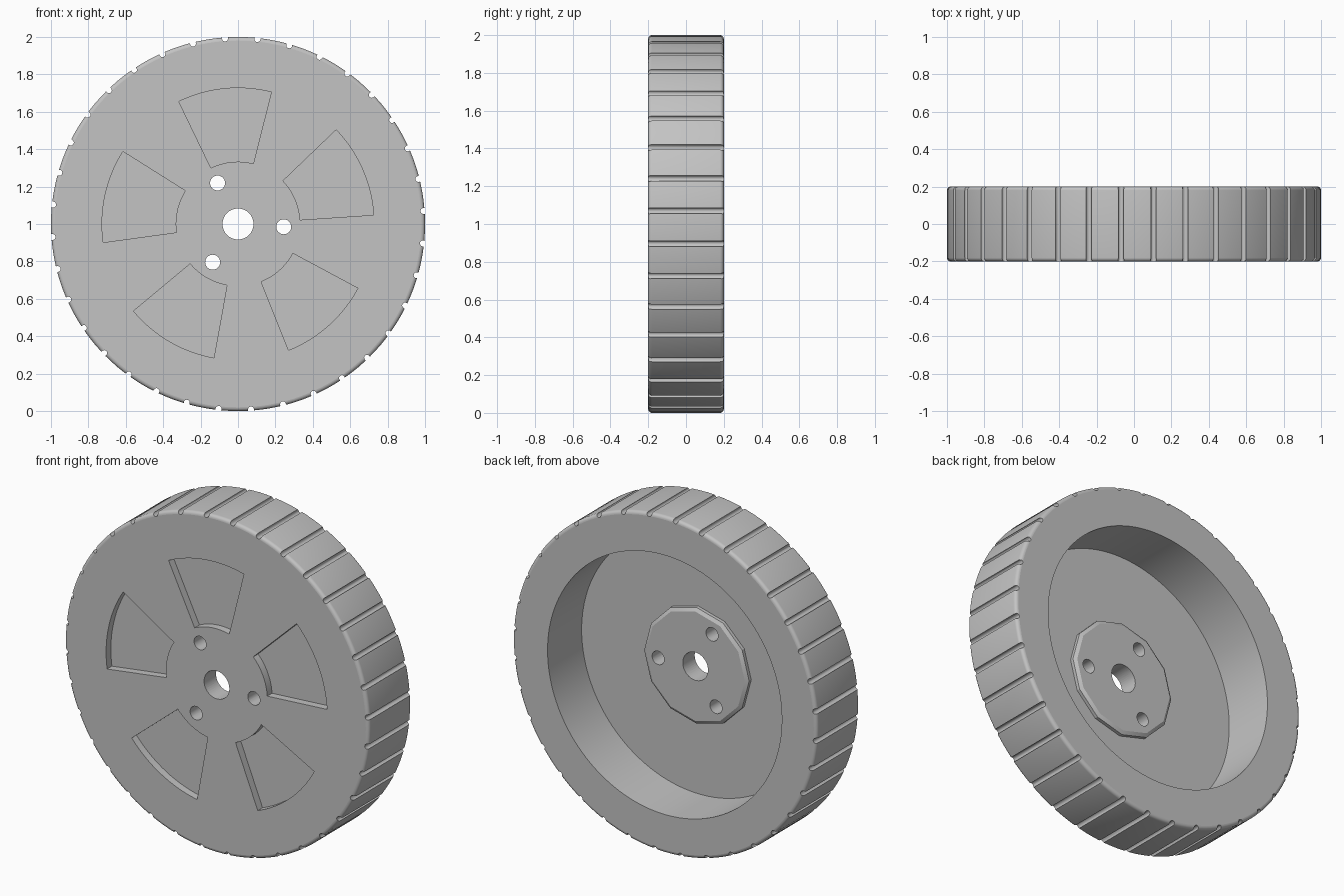
import bpy, bmesh
from math import sin, cos, pi, radians

if "Cube" in bpy.data.objects:
    bpy.data.objects.remove(bpy.data.objects["Cube"])

grey = bpy.data.materials.new("plain_grey")
grey.use_nodes = True
colour = (0.55, 0.55, 0.55, 1)
grey.diffuse_color = colour
grey.node_tree.nodes["Principled BSDF"].inputs["Base Color"].default_value = colour

CENTRE = 1.0      # height of the axle
HALF = 0.2        # half the wheel width


def polar(r, angle, y):
    return (r * cos(angle), y, CENTRE + r * sin(angle))


def finish(name, bm):
    bmesh.ops.remove_doubles(bm, verts=bm.verts, dist=1e-5)
    bmesh.ops.recalc_face_normals(bm, faces=bm.faces)
    mesh = bpy.data.meshes.new(name)
    bm.to_mesh(mesh)
    bm.free()
    mesh.materials.append(grey)
    ob = bpy.data.objects.new(name, mesh)
    bpy.context.collection.objects.link(ob)
    return ob


def lathe(name, profile, sides):
    """Spin a closed (radius, y) profile about the axle."""
    bm = bmesh.new()
    rings = [[bm.verts.new(polar(r, 2 * pi * i / sides, y)) for r, y in profile]
             for i in range(sides)]
    n = len(profile)
    for i in range(sides):
        a, b = rings[i], rings[(i + 1) % sides]
        for j in range(n):
            k = (j + 1) % n
            if profile[j][0] or profile[k][0]:
                bm.faces.new((a[j], a[k], b[k], b[j]))
    return finish(name, bm)


def prism(bm, outline, y0, y1):
    """Extrude an (x, z) outline along the axle direction."""
    front = [bm.verts.new((x, y0, z)) for x, z in outline]
    back = [bm.verts.new((x, y1, z)) for x, z in outline]
    bm.faces.new(front)
    bm.faces.new(back[::-1])
    n = len(outline)
    for i in range(n):
        j = (i + 1) % n
        bm.faces.new((front[i], front[j], back[j], back[i]))


def rod(bm, r, angle, radius, sides):
    cx, _, cz = polar(r, angle, 0)
    prism(bm, [(cx + radius * cos(2 * pi * i / sides), cz + radius * sin(2 * pi * i / sides))
               for i in range(sides)], -0.5, 0.5)


def cut(ob, cutter):
    mod = ob.modifiers.new("cut", 'BOOLEAN')
    mod.operation, mod.solver, mod.object = 'DIFFERENCE', 'EXACT', cutter
    bpy.context.view_layer.objects.active = ob
    bpy.ops.object.modifier_apply(modifier=mod.name)


# Wheel body: solid front plate, deep recess behind, rounded tread shoulders
ROUND, STEPS = 0.02, 5
shoulder = [(1 - ROUND + ROUND * sin(i * pi / 2 / STEPS), HALF - ROUND + ROUND * cos(i * pi / 2 / STEPS))
            for i in range(STEPS + 1)]
outer = shoulder + [(r, -y) for r, y in reversed(shoulder)]
wheel = lathe("wheel", [(0, -0.12), (0.77, -0.12), (0.77, HALF)] + outer + [(0, -HALF)], 144)

# Raised twelve-sided hub pad on the recess floor
hub = lathe("hub_pad", [(0, -0.14), (0.345, -0.14), (0.345, -0.1), (0.325, -0.088), (0, -0.088)], 12)

# Tread grooves
bm = bmesh.new()
for i in range(36):
    rod(bm, 0.994, radians(4 + 10 * i), 0.016, 12)
grooves = finish("groove_cutter", bm)

# Axle hole and three bolt holes
bm = bmesh.new()
rod(bm, 0, 0, 0.083, 48)
for i in range(3):
    rod(bm, 0.245, radians(-3.5 + 120 * i), 0.04, 32)
holes = finish("hole_cutter", bm)

# Five shallow fan-shaped pockets in the front
bm = bmesh.new()
for i in range(5):
    arc = [radians(3.8 + 72 * i + 40 * j / 16) for j in range(17)]
    outline = [(0.727 * cos(a), CENTRE + 0.727 * sin(a)) for a in arc]
    outline += [(0.333 * cos(a), CENTRE + 0.333 * sin(a)) for a in reversed(arc)]
    prism(bm, outline, -0.4, -0.155)
pockets = finish("pocket_cutter", bm)

for cutter in (grooves, holes, pockets):
    cut(wheel, cutter)
cut(hub, holes)
for cutter in (grooves, holes, pockets):
    bpy.data.objects.remove(cutter)

# Smooth round surfaces, flat planes
for ob, limit in ((wheel, 32), (hub, 20)):
    bpy.ops.object.select_all(action='DESELECT')
    ob.select_set(True)
    bpy.context.view_layer.objects.active = ob
    bpy.ops.object.shade_smooth_by_angle(angle=radians(limit))
    for face in ob.data.polygons:
        if abs(face.normal.y) > 0.99:
            face.use_smooth = False
